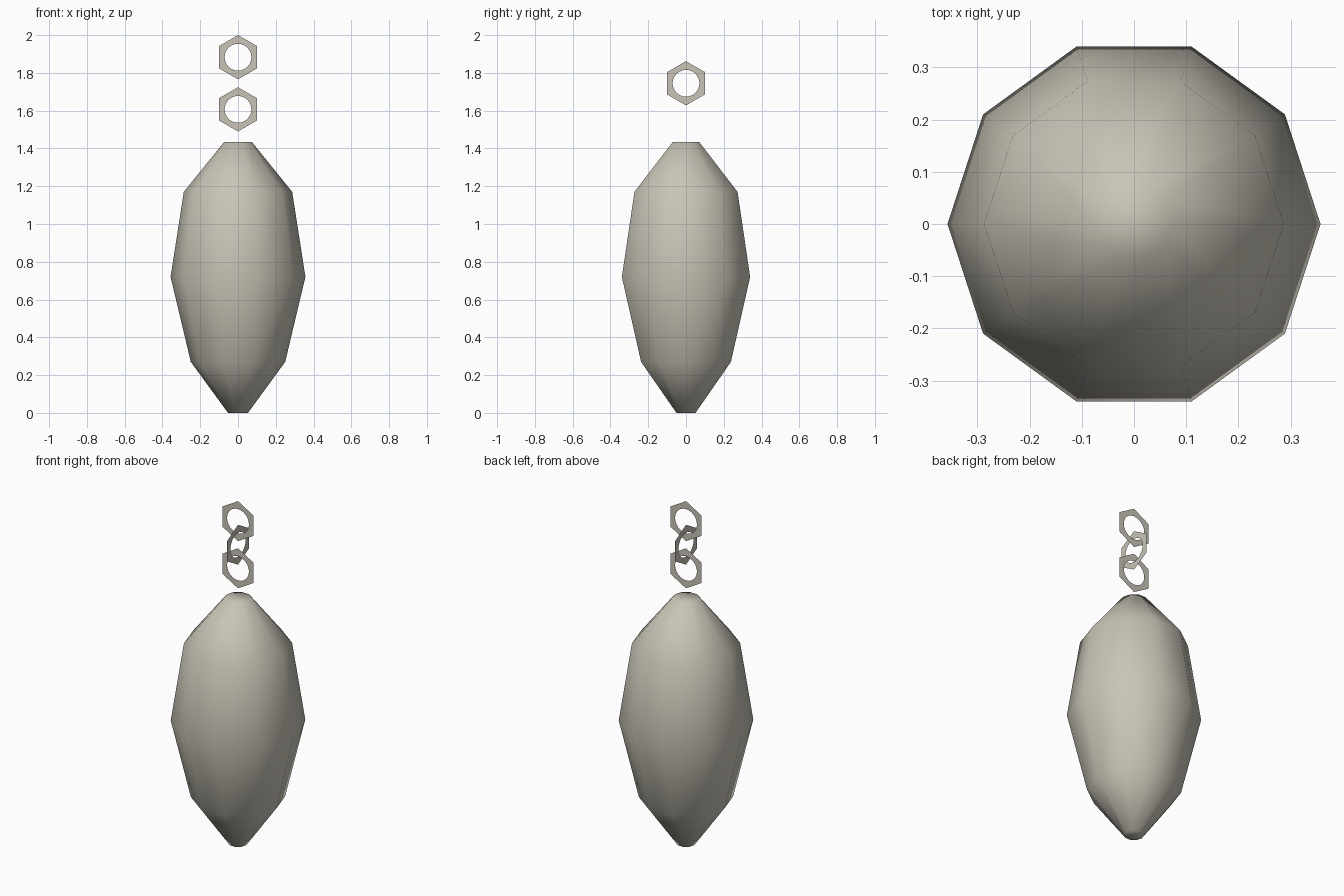
import bpy, bmesh, math
from mathutils import Vector

cube = bpy.data.objects.get("Cube")
if cube:
    bpy.data.objects.remove(cube, do_unlink=True)

# One warm stone colour for everything
stone = bpy.data.materials.new("warm_grey_stone")
stone.use_nodes = True
colour = (0.58, 0.55, 0.47, 1)
stone.diffuse_color = colour
stone.node_tree.nodes["Principled BSDF"].inputs["Base Color"].default_value = colour
stone.use_backface_culling = True


def add_object(name, bm, smooth):
    mesh = bpy.data.meshes.new(name)
    for f in bm.faces:
        f.smooth = smooth
    bm.to_mesh(mesh)
    bm.free()
    mesh.materials.append(stone)
    obj = bpy.data.objects.new(name, mesh)
    bpy.context.collection.objects.link(obj)
    return obj


def lathe(profile, sides):
    """Closed faceted body from (radius, height) rings."""
    bm = bmesh.new()
    rings = []
    for r, z in profile:
        rings.append([bm.verts.new((r * math.cos(math.tau * i / sides),
                                    r * math.sin(math.tau * i / sides), z))
                      for i in range(sides)])
    for low, high in zip(rings, rings[1:]):
        for i in range(sides):
            j = (i + 1) % sides
            bm.faces.new((low[i], low[j], high[j], high[i]))
    bm.faces.new(rings[0][::-1])
    bm.faces.new(rings[-1])
    bm.normal_update()
    return bm


# Ten-sided pendant body
profile = [(0.053, 0), (0.25, 0.27), (0.357, 0.72), (0.287, 1.17), (0.073, 1.435)]
skin = 0.01
body = lathe(profile, 10)
for v, n in [(v, v.normal.copy()) for v in body.verts]:
    v.co -= n * skin
add_object("pendant_body", body, True)

# Thin outer skin facing inward around the body
shell = lathe(profile, 10)
bmesh.ops.reverse_faces(shell, faces=shell.faces[:])
add_object("pendant_outer_skin", shell, True)


# Flat hexagonal chain links with round holes
def chain_link(name, height, turned, radius=0.117, hole=0.071, steps=24):
    bm = bmesh.new()
    for side in (-1, 1):
        outer, inner = [], []
        for i in range(steps):
            a = math.tau * i / steps
            hexagon = radius * math.cos(math.pi / 6) / math.cos(a % (math.pi / 3) - math.pi / 6)
            for ring, r in ((outer, hexagon), (inner, hole)):
                across, up, depth = r * math.sin(a), r * math.cos(a), side * 0.0004
                point = (-depth, across, up) if turned else (across, depth, up)
                ring.append(bm.verts.new(Vector(point) + Vector((0, 0, height))))
        for i in range(steps):
            j = (i + 1) % steps
            face = [outer[i], outer[j], inner[j], inner[i]]
            bm.faces.new(face if side > 0 else face[::-1])
    return add_object(name, bm, False)


chain_link("lower_chain_link", 1.607, False)
chain_link("middle_chain_link", 1.745, True)
chain_link("upper_chain_link", 1.883, False)
